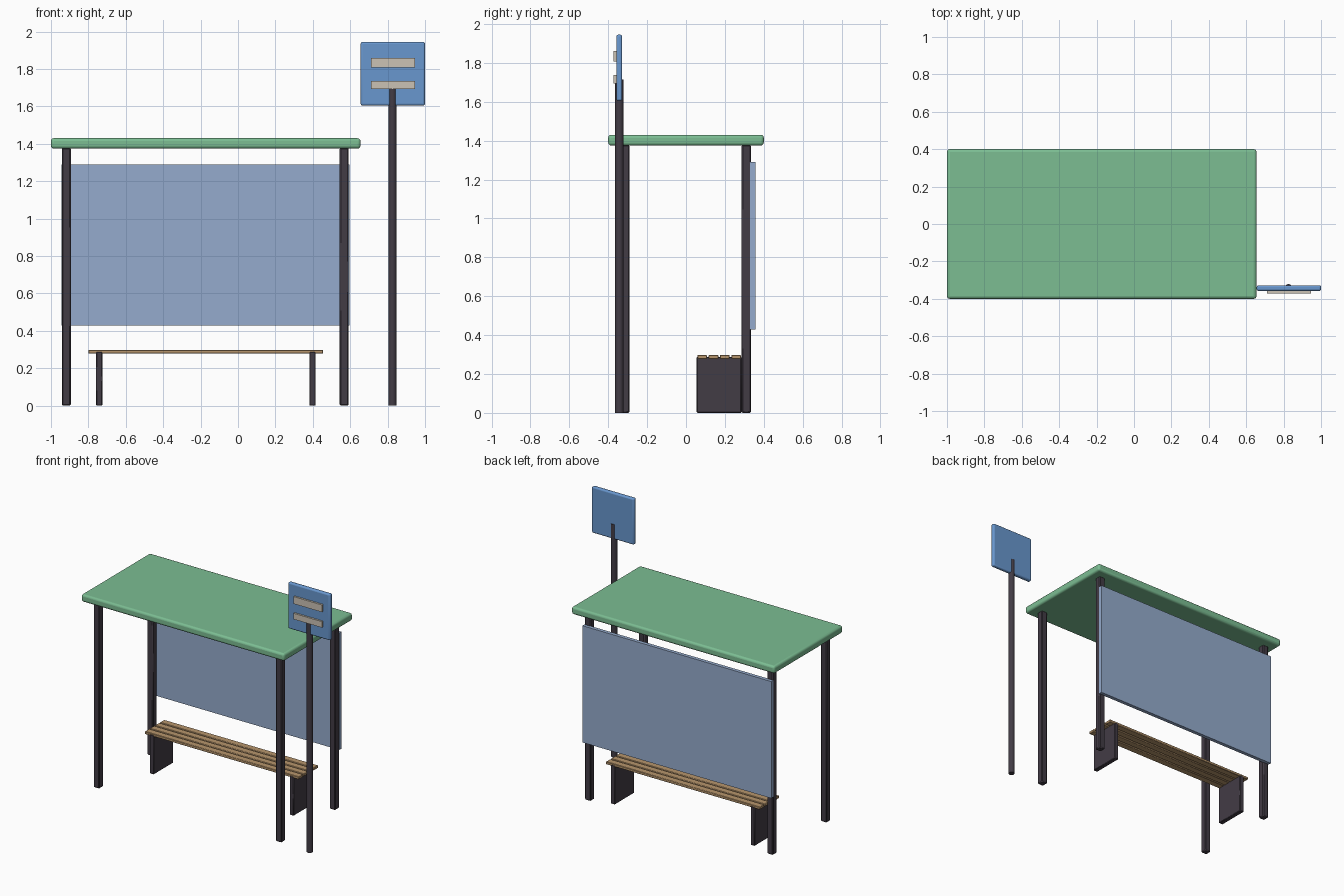
import bpy
import math

old = bpy.data.objects.get("Cube")
if old:
    bpy.data.objects.remove(old, do_unlink=True)


def material(name, rgb):
    m = bpy.data.materials.new(name)
    m.use_nodes = True
    m.diffuse_color = (*rgb, 1)
    bsdf = next(n for n in m.node_tree.nodes if n.type == "BSDF_PRINCIPLED")
    bsdf.inputs["Base Color"].default_value = (*rgb, 1)
    return m


roof_green = material("roof green", (0.20, 0.51, 0.29))
dark_metal = material("dark metal", (0.055, 0.045, 0.06))
panel_blue = material("pale panel blue", (0.30, 0.41, 0.61))
sign_blue = material("sign blue", (0.14, 0.31, 0.62))
wood = material("bench wood", (0.47, 0.30, 0.15))
cream = material("cream", (0.60, 0.54, 0.46))


def finish(obj, name, mat, bevel, segments):
    obj.name = name
    obj.data.materials.append(mat)
    if bevel:
        mod = obj.modifiers.new("Soft edges", "BEVEL")
        mod.width = bevel
        mod.segments = segments
        mod.limit_method = "ANGLE"
        bpy.ops.object.shade_smooth_by_angle(angle=math.radians(35))
    return obj


def box(name, x, y, z, mat, bevel=0, segments=1):
    """Box spanning the given (low, high) range on each axis."""
    spans = (x, y, z)
    bpy.ops.mesh.primitive_cube_add(size=1, location=[(a + b) / 2 for a, b in spans])
    obj = bpy.context.object
    obj.scale = [b - a for a, b in spans]
    bpy.ops.object.transform_apply(location=False, rotation=False, scale=True)
    return finish(obj, name, mat, bevel, segments)


# Roof slab on four posts
box("roof", (-1, 0.655), (-0.4, 0.4), (1.375, 1.43), roof_green, 0.015, 3)
for side, px in (("right", -0.918), ("left", 0.568)):
    for end, py in (("front", -0.315), ("back", 0.31)):
        box(f"{end}_{side}_post", (px - 0.024, px + 0.024), (py - 0.024, py + 0.024),
            (0, 1.378), dark_metal, 0.006)

# Back panel
box("back_panel", (-0.945, 0.595), (0.33, 0.357), (0.43, 1.29), panel_blue)

# Bench with four slats on two slab legs
for i in range(4):
    y = 0.058 + i * 0.0583
    box(f"bench_slat_{i + 1}", (-0.80, 0.455), (y, y + 0.05), (0.278, 0.298), wood, 0.003)
for side, x in (("right", -0.742), ("left", 0.398)):
    box(f"bench_{side}_leg", (x - 0.017, x + 0.017), (0.055, 0.285), (0, 0.288),
        dark_metal, 0.004)

# Stop sign pole
bpy.ops.mesh.primitive_cylinder_add(vertices=12, radius=0.022, depth=1.715,
                                    location=(0.826, -0.343, 0.8575))
finish(bpy.context.object, "sign_pole", dark_metal, 0, 1)
bpy.ops.object.shade_smooth_by_angle(angle=math.radians(35))

# Sign board with two cream plates on its front
box("sign_board", (0.656, 1.0), (-0.358, -0.328), (1.605, 1.945), sign_blue, 0.01, 3)
for name, low, high in (("upper", 1.807, 1.86), ("lower", 1.693, 1.737)):
    box(f"{name}_sign_plate", (0.712, 0.945), (-0.372, -0.356), (low, high), cream)
